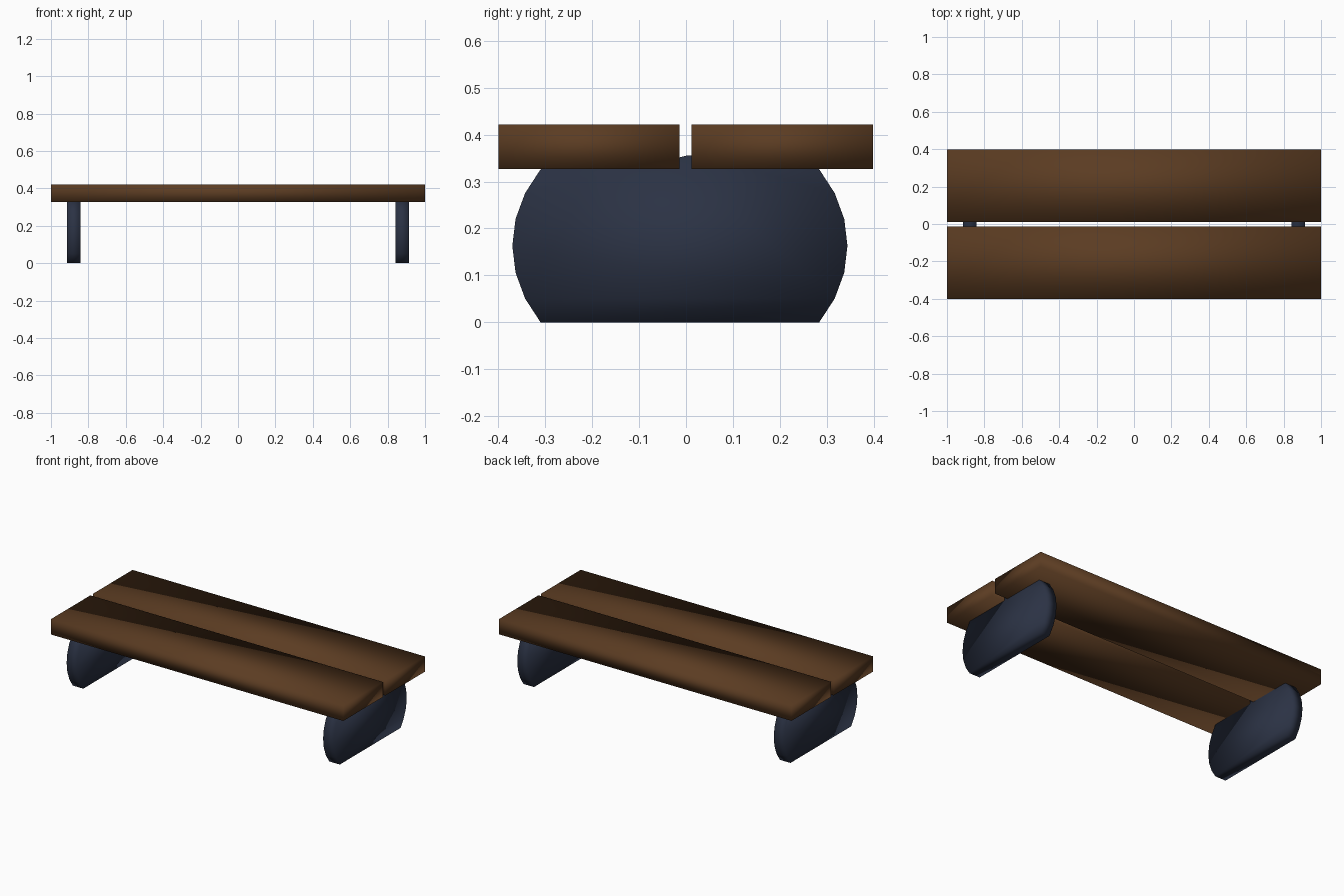
import bpy, bmesh, math

if "Cube" in bpy.data.objects:
    bpy.data.objects.remove(bpy.data.objects["Cube"])

def material(name, color):
    m = bpy.data.materials.new(name)
    m.diffuse_color = color
    m.use_nodes = True
    m.node_tree.nodes["Principled BSDF"].inputs["Base Color"].default_value = m.diffuse_color
    return m

wood = material("brown_wood", (0.105, 0.045, 0.016, 1))
slate = material("dark_slate", (0.024, 0.032, 0.058, 1))

def prism(name, profile, x0, x1, mat):
    """Extrude a (y, z) outline along x."""
    bm = bmesh.new()
    face = bm.faces.new([bm.verts.new((x0, y, z)) for y, z in profile])
    out = bmesh.ops.extrude_face_region(bm, geom=[face])
    moved = [v for v in out["geom"] if isinstance(v, bmesh.types.BMVert)]
    bmesh.ops.translate(bm, verts=moved, vec=(x1 - x0, 0, 0))
    bmesh.ops.recalc_face_normals(bm, faces=bm.faces)
    for f in bm.faces:
        f.smooth = True
    me = bpy.data.meshes.new(name)
    bm.to_mesh(me)
    bm.free()
    me.materials.append(mat)
    ob = bpy.data.objects.new(name, me)
    bpy.context.collection.objects.link(ob)
    return ob

# Two top planks with a narrow gap
for name, y0, y1 in (("front_plank", -0.40, -0.014), ("back_plank", 0.012, 0.398)):
    prism(name, [(y0, 0.327), (y1, 0.327), (y1, 0.421), (y0, 0.421)], -1, 1, wood)

# Slab legs: elliptical sides, flat foot, top let into the planks
cy, cz, a, b = -0.013, 0.163, 0.357, 0.2935
step = math.radians(11.25)
right = [(cy + a * math.cos(i * step), max(0, cz + b * math.sin(i * step))) for i in range(-3, 4)]
left = [(2 * cy - y, z) for y, z in reversed(right)]
outline = right + [(0.03, 0.355), (0.0, 0.355), (-0.03, 0.347)] + left
for name, x in (("left_leg", -0.877), ("right_leg", 0.877)):
    prism(name, outline, x - 0.036, x + 0.036, slate)
